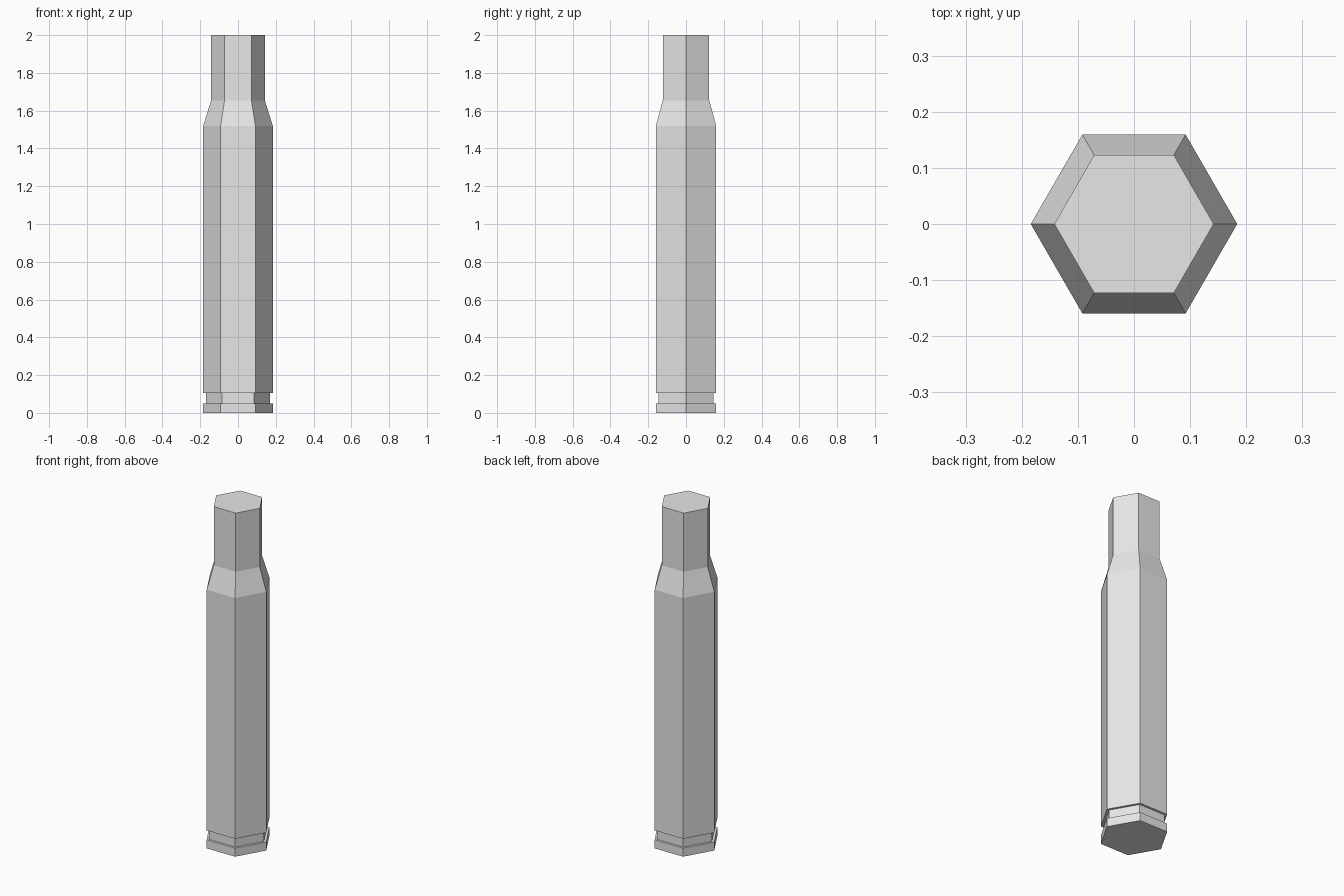
import bpy
import bmesh
from math import cos, sin, tau

cube = bpy.data.objects.get("Cube")
if cube:
    bpy.data.objects.remove(cube, do_unlink=True)

GREY = (0.8, 0.8, 0.8, 1.0)
SIDES = 6

material = bpy.data.materials.new("plain grey")
material.use_nodes = True
material.diffuse_color = GREY
material.node_tree.nodes["Principled BSDF"].inputs["Base Color"].default_value = GREY

# Corner radius and height, from the base rim up to the neck
rim, groove, body, neck = 0.184, 0.169, 0.184, 0.142
profile = [
    (rim, 0.0), (rim, 0.05),
    (groove, 0.05), (groove, 0.105),
    (body, 0.105), (body, 1.52),
    (neck, 1.655), (neck, 2.0),
]


def lathe(name, profile, sides):
    """Stack closed rings along z, bridge them and cap both ends."""
    bm = bmesh.new()
    rings = [[bm.verts.new((r * cos(tau * i / sides), r * sin(tau * i / sides), z))
              for i in range(sides)] for r, z in profile]
    for low, high in zip(rings, rings[1:]):
        for i in range(sides):
            j = (i + 1) % sides
            bm.faces.new((low[i], low[j], high[j], high[i]))
    bm.faces.new(rings[0][::-1])
    bm.faces.new(rings[-1])
    mesh = bpy.data.meshes.new(name)
    bm.to_mesh(mesh)
    bm.free()
    mesh.materials.append(material)
    obj = bpy.data.objects.new(name, mesh)
    bpy.context.collection.objects.link(obj)
    return obj


# Hexagonal casing with rim, groove, shoulder and neck
lathe("casing", profile, SIDES)
